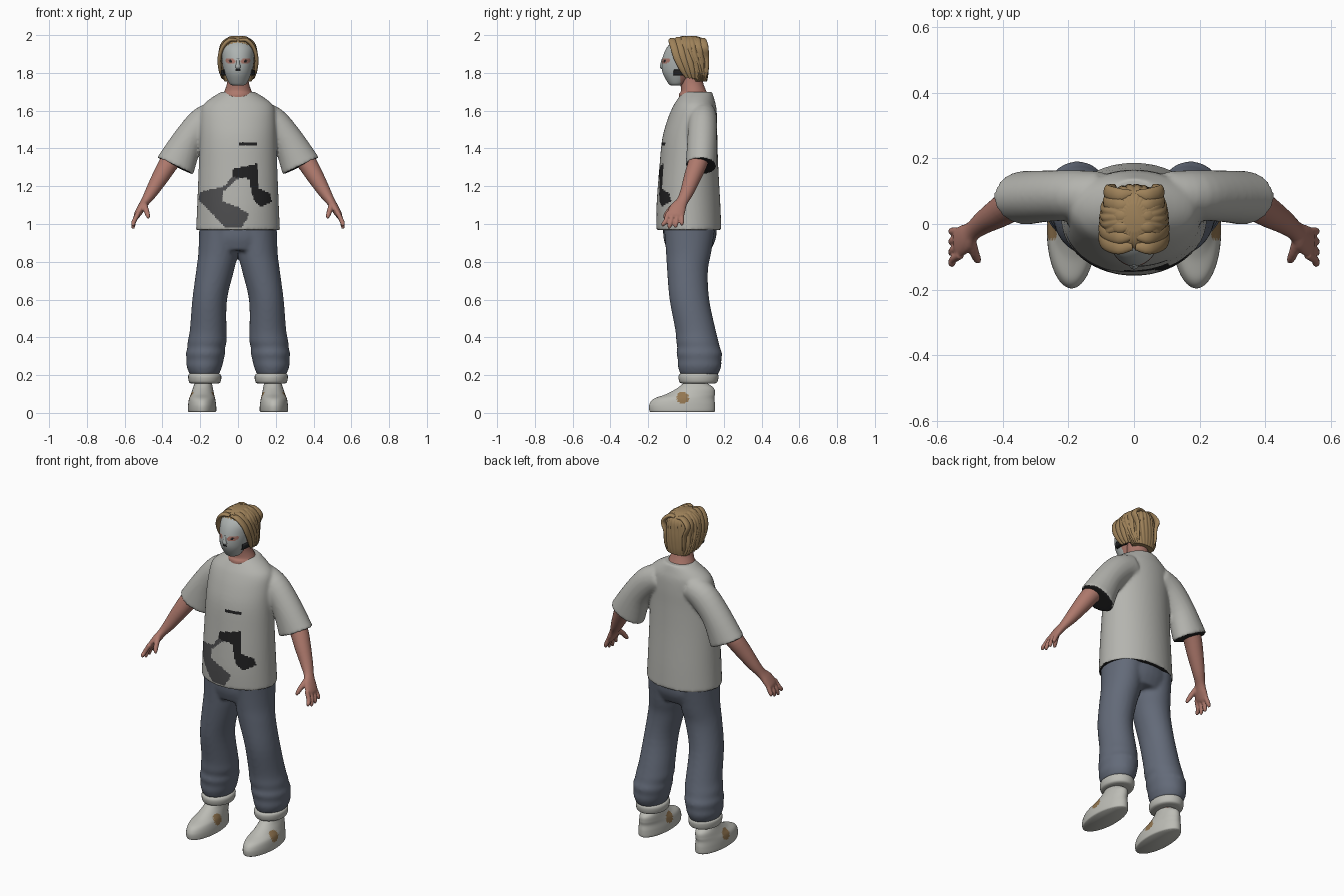
import bpy, bmesh, math
from mathutils import Vector

cube = bpy.data.objects.get("Cube")
if cube:
    bpy.data.objects.remove(cube, do_unlink=True)


def material(name, r, g, b):
    m = bpy.data.materials.new(name)
    m.use_nodes = True
    m.diffuse_color = (r, g, b, 1)
    bsdf = m.node_tree.nodes["Principled BSDF"]
    bsdf.inputs["Base Color"].default_value = (r, g, b, 1)
    bsdf.inputs["Roughness"].default_value = 0.8
    return m


SHIRT = material("shirt grey", 0.46, 0.46, 0.43)
PRINT = material("print grey", 0.075, 0.075, 0.078)
BLACK = material("near black", 0.015, 0.015, 0.016)
DENIM = material("trouser blue", 0.125, 0.145, 0.19)
SKIN = material("skin", 0.42, 0.19, 0.15)
HAIR = material("hair blond", 0.34, 0.22, 0.10)
MASK = material("mask grey", 0.42, 0.45, 0.44)
SHOE = material("shoe white", 0.50, 0.50, 0.46)
SPOT = material("spot brown", 0.29, 0.18, 0.08)


def catmull(rings, steps):
    """Smoothly resample rings of (x, y, z, rx, ry)."""
    p = [rings[0]] + list(rings) + [rings[-1]]
    out = []
    for i in range(1, len(p) - 2):
        for k in range(steps):
            t = k / steps
            out.append([0.5 * (2 * b + (c - a) * t + (2 * a - 5 * b + 4 * c - d) * t * t
                               + (3 * b - a - 3 * c + d) * t ** 3)
                        for a, b, c, d in zip(*p[i - 1:i + 3])])
    return out + [list(rings[-1])]


def loft(bm, rings, n=32, steps=4, side=1, flat=True, groove=0, waves=0):
    """Closed tube through elliptic rings; rings are level or square to the path."""
    rings = catmull(rings, steps)
    loops = []
    for i, (x, y, z, rx, ry) in enumerate(rings):
        u, v = Vector((1, 0, 0)), Vector((0, 1, 0))
        if not flat:
            lo, hi = rings[max(i - 1, 0)], rings[min(i + 1, len(rings) - 1)]
            t = (Vector(hi[:3]) - Vector(lo[:3])).normalized()
            v = (v - t * v.dot(t)).normalized()
            u = v.cross(t)
        loop = []
        for k in range(n):
            a = math.tau * k / n
            f = 1 + groove * (abs(math.sin(a * waves / 2 + z * 9)) - 0.6)
            q = Vector((x, y, z)) + u * rx * f * math.cos(a) + v * ry * f * math.sin(a)
            q.x *= side
            loop.append(bm.verts.new(q))
        loops.append(loop)
    for a, b in zip(loops, loops[1:]):
        for k in range(n):
            bm.faces.new((a[k], a[k - 1], b[k - 1], b[k]))
    bm.faces.new(loops[0])
    bm.faces.new(loops[-1])


def finish(bm, name, mats, rule=None, voxel=0, relax=6):
    """Make the object, fuse overlapping volumes if asked, then colour faces by rule."""
    bmesh.ops.recalc_face_normals(bm, faces=bm.faces)
    me = bpy.data.meshes.new(name)
    bm.to_mesh(me)
    bm.free()
    ob = bpy.data.objects.new(name, me)
    bpy.context.scene.collection.objects.link(ob)
    if voxel:
        rm = ob.modifiers.new("fuse", 'REMESH')
        rm.mode = 'VOXEL'
        rm.voxel_size = voxel
        sm = ob.modifiers.new("relax", 'SMOOTH')
        sm.iterations = relax
        bpy.context.view_layer.update()
        deps = bpy.context.evaluated_depsgraph_get()
        fused = bpy.data.meshes.new_from_object(ob.evaluated_get(deps))
        ob.modifiers.clear()
        ob.data = fused
    ob.data.materials.clear()
    for m in mats:
        ob.data.materials.append(m)
    for f in ob.data.polygons:
        f.material_index = rule(f.center, f.normal) if rule else 0
    bpy.ops.object.select_all(action='DESELECT')
    ob.select_set(True)
    bpy.context.view_layer.objects.active = ob
    bpy.ops.object.shade_smooth_by_angle(angle=math.radians(50))
    return ob


def inside(x, z, poly):
    hit = False
    for (x1, z1), (x2, z2) in zip(poly, poly[1:] + poly[:1]):
        if (z1 > z) != (z2 > z) and x < (x2 - x1) * (z - z1) / (z2 - z1) + x1:
            hit = not hit
    return hit


# Shirt: torso and sleeves fused, with a painted front print
GREY_SHAPE = [(-.21, 1.13), (-.20, 1.17), (-.07, 1.20), (0, 1.29), (.09, 1.30), (.09, 1.25), (0, 1.24),
              (-.08, 1.17), (-.08, 1.12), (0, 1.09), (.06, 1.05), (.02, .98), (-.07, .985)]
BLACK_SHAPE = [(-.03, 1.29), (.10, 1.32), (.11, 1.19), (.17, 1.16), (.18, 1.12),
               (.12, 1.09), (.08, 1.13), (.06, 1.24), (-.03, 1.25)]


def shirt_rule(c, n):
    cuff = n.dot(Vector((math.copysign(.45, c.x), 0, -.89)))
    if (abs(c.x) > .24 and c.z < 1.37 and cuff > .85) or (c.z < 1 and n.z < -.8):
        return 2
    if n.y < 0 and c.y < 0:
        if inside(c.x, c.z, BLACK_SHAPE) or (0 < c.x < .1 and abs(c.z - 1.425) < .007):
            return 2
        if inside(c.x, c.z, GREY_SHAPE):
            return 1
    return 0


bm = bmesh.new()
loft(bm, [(0, .015, .968, .222, .172), (0, .013, 1.1, .216, .169), (0, .015, 1.3, .208, .156),
          (0, .02, 1.45, .203, .146), (0, .033, 1.55, .2, .132), (0, .045, 1.62, .19, .115),
          (0, .052, 1.66, .152, .098), (0, .06, 1.7, .088, .078)], n=64)
for s in (1, -1):
    loft(bm, [(.10, .09, 1.58, .075, .07), (.18, .088, 1.54, .083, .076),
              (.265, .085, 1.44, .084, .078), (.333, .08, 1.307, .106, .082)], side=s, flat=False)
finish(bm, "shirt", [SHIRT, PRINT, BLACK], shirt_rule, voxel=.0085)

# Trousers: hips and baggy legs fused
bm = bmesh.new()
loft(bm, [(0, .02, 1.02, .2, .14), (0, .02, .93, .202, .14), (0, .015, .86, .19, .115)])
for s in (1, -1):
    loft(bm, [(.1, .02, 1, .105, .138), (.105, .014, .85, .105, .12), (.122, .008, .75, .1, .108),
              (.15, .018, .6, .092, .105), (.158, .05, .44, .097, .107), (.163, .06, .38, .103, .112),
              (.168, .067, .345, .1, .113), (.172, .07, .315, .104, .121), (.174, .072, .28, .098, .115),
              (.178, .072, .245, .094, .115), (.178, .07, .2, .076, .098)], side=s)
finish(bm, "trousers", [DENIM], voxel=.0095)


# Trouser cuffs, ankles and shoes
def shoe_rule(c, n):
    return int(math.hypot(c.y + .018, c.z - .08) < .032)


for s, label in ((1, "left"), (-1, "right")):
    bm = bmesh.new()
    loft(bm, [(.176, .066, .155, .07, .085), (.176, .066, .163, .083, .1), (.176, .066, .19, .088, .106),
              (.177, .067, .206, .082, .1), (.177, .067, .213, .06, .08)], side=s)
    finish(bm, label + "_cuff", [SHOE])

    bm = bmesh.new()
    loft(bm, [(.182, .075, .1, .036, .042), (.18, .072, .2, .04, .045)], n=20, side=s)
    finish(bm, label + "_ankle", [SKIN])

    bm = bmesh.new()
    loft(bm, [(.19, -.02, .004, .069, .166), (.19, -.02, .012, .075, .174), (.19, -.02, .045, .074, .174),
              (.19, -.01, .075, .069, .16), (.188, .025, .1, .061, .128), (.186, .05, .13, .053, .098),
              (.184, .05, .158, .045, .062), (.184, .052, .165, .034, .046)],
         n=72, steps=8, side=s)
    finish(bm, label + "_shoe", [SHOE, SPOT], shoe_rule)

    # Arm with a fused hand
    bm = bmesh.new()
    loft(bm, [(.29, .085, 1.41, .055, .055), (.36, .065, 1.33, .052, .052), (.41, .035, 1.25, .045, .046),
              (.458, .005, 1.17, .034, .036), (.49, -.02, 1.12, .024, .031),
              (.512, -.042, 1.085, .022, .043), (.533, -.056, 1.05, .018, .046),
              (.54, -.06, 1.035, .012, .04)], n=24, side=s, flat=False)
    for i in range(4):
        drop = .012 * abs(i - 1.3)
        base, tip = -.094 + .024 * i, -.121 + .033 * i
        loft(bm, [(.528, base, 1.06, .013, .013), (.55, (base + tip) / 2, 1.015, .0125, .0125),
                  (.555, tip, .983 + drop, .011, .011), (.553, tip, .971 + drop, .005, .005)],
             n=12, side=s, flat=False)
    loft(bm, [(.50, -.045, 1.11, .018, .018), (.487, -.085, 1.075, .015, .015),
              (.477, -.108, 1.045, .012, .012), (.473, -.115, 1.03, .006, .006)],
         n=12, side=s, flat=False)
    finish(bm, label + "_arm", [SKIN], voxel=.0045, relax=4)

    # Mask strap beside the jaw
    bm = bmesh.new()
    loft(bm, [(.066, -.02, 1.785, .012, .045), (.074, -.02, 1.79, .014, .045),
              (.076, -.02, 1.812, .014, .045), (.072, -.02, 1.817, .01, .043)], n=20, side=s)
    finish(bm, label + "_strap", [BLACK])

# Neck
bm = bmesh.new()
loft(bm, [(0, .045, 1.6, .085, .075), (0, .04, 1.68, .08, .078), (0, .04, 1.705, .071, .067),
          (0, .03, 1.75, .057, .06), (0, .02, 1.82, .055, .058)])
finish(bm, "neck", [SKIN])


# Head: masked front with eye openings and a mouth slot
def head_rule(c, n):
    if c.y > -.03 or c.z > 1.965:
        return 0
    ex, ez = abs(c.x) - .04, c.z - 1.862 - .1 * (abs(c.x) - .04)
    if math.hypot(ex / .009, ez / .007) < 1:
        return 2
    if math.hypot(ex / .027, ez / .015) < 1:
        return 0
    return 2 if abs(c.x) < .014 and abs(c.z - 1.816) < .005 else 1


bm = bmesh.new()
loft(bm, [(0, -.05, 1.733, .028, .03), (0, -.047, 1.745, .046, .047), (0, -.037, 1.79, .068, .083),
          (0, -.02, 1.83, .08, .109), (0, -.01, 1.88, .086, .114), (0, 0, 1.93, .085, .104),
          (0, .005, 1.965, .06, .075), (0, .01, 1.98, .02, .03)], n=112, steps=10)
finish(bm, "masked_head", [SKIN, MASK, BLACK], head_rule)

bm = bmesh.new()
loft(bm, [(0, -.122, 1.875, .006, .006), (0, -.124, 1.85, .01, .011),
          (0, -.124, 1.83, .015, .014), (0, -.118, 1.819, .01, .01)], n=16)
finish(bm, "mask_nose", [MASK])

# Hair: grooved cap with a centre parting of swept locks
bm = bmesh.new()
loft(bm, [(0, .075, 1.755, .07, .036), (0, .068, 1.79, .089, .049), (0, .045, 1.85, .1, .076),
          (0, .025, 1.9, .102, .095), (0, .017, 1.95, .092, .098), (0, .017, 1.98, .066, .075),
          (0, .018, 1.994, .03, .04)], n=160, groove=.05, waves=26)
for s in (1, -1):
    for i in range(6):
        y = -.068 + .032 * i
        back = i / 5
        reach = .098 - .035 * back ** 3
        loft(bm, [(.006, y, 1.972 + .012 * math.sin(math.pi * back), .008, .012),
                  (.045, y - .004, 1.973 + .008 * math.sin(math.pi * back), .011, .021),
                  (.082, y + .006, 1.935, .011, .021), (reach, y + .022 - .012 * back, 1.88, .01, .02),
                  (reach - .003, y + .05 - .04 * back, 1.82 - .01 * back, .009, .017),
                  (reach - .014, y + .075 - .075 * back, 1.775 - .012 * back, .004, .008)],
             n=14, side=s, flat=False)
finish(bm, "hair", [HAIR])
